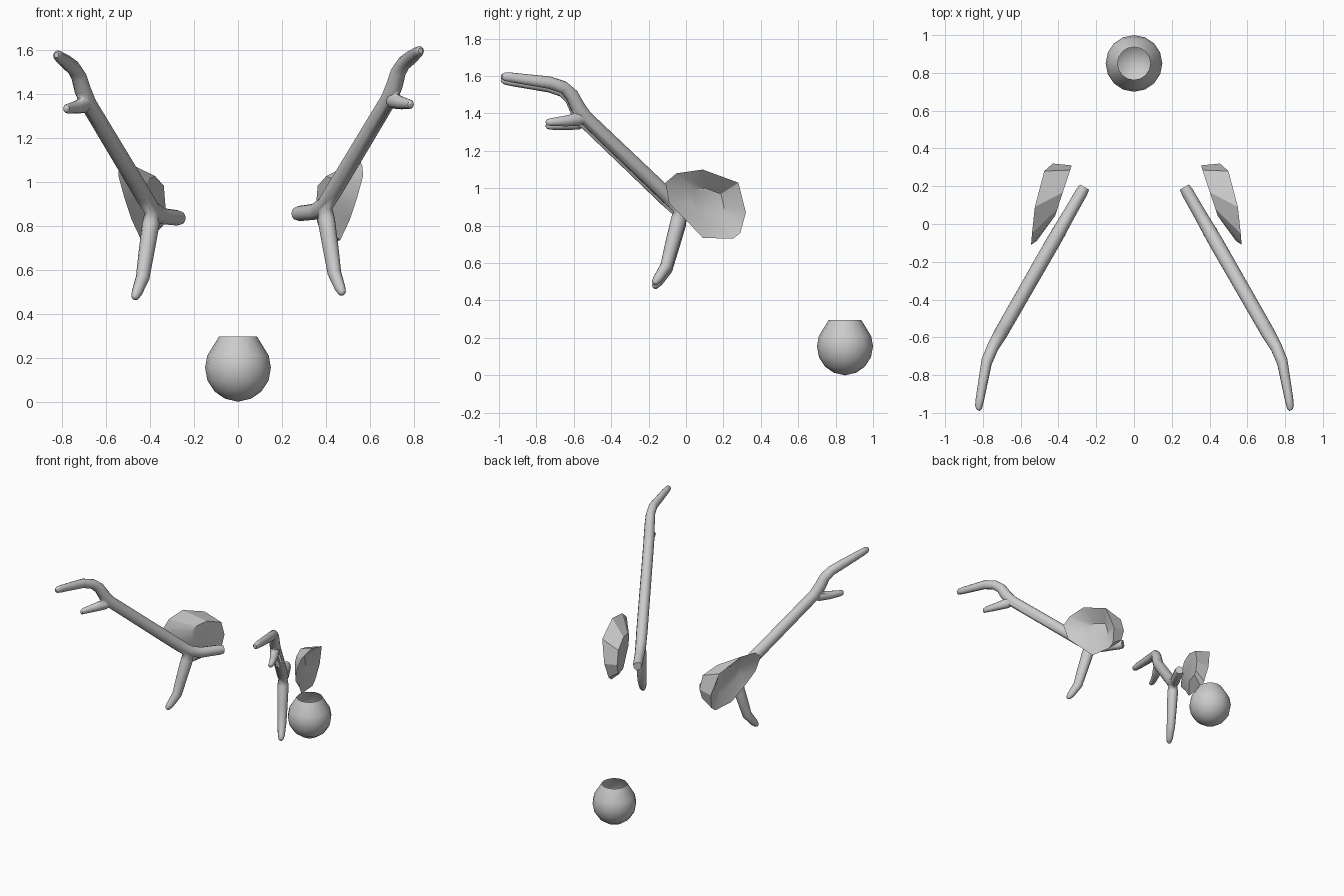
import bpy, bmesh, math
from mathutils import Vector

if "Cube" in bpy.data.objects:
    bpy.data.objects.remove(bpy.data.objects["Cube"])


def finish(bm, name, angle, fix=True):
    if fix:
        bmesh.ops.recalc_face_normals(bm, faces=bm.faces)
    me = bpy.data.meshes.new(name)
    bm.to_mesh(me)
    bm.free()
    ob = bpy.data.objects.new(name, me)
    bpy.context.collection.objects.link(ob)
    smooth(ob, angle)
    return ob


def smooth(ob, angle):
    bpy.ops.object.select_all(action='DESELECT')
    ob.select_set(True)
    bpy.context.view_layer.objects.active = ob
    bpy.ops.object.shade_smooth_by_angle(angle=math.radians(angle))


def bridge(bm, a, b):
    n = len(a)
    for i in range(n):
        bm.faces.new((a[i], a[(i + 1) % n], b[(i + 1) % n], b[i]))


# every antler branch lies in a slanted upright plane, bent near the tip
def antler_point(y, z):
    x = 0.27 + (0.19 - y) * 0.573 if y > -0.7 else 0.78 + (-0.7 - y) * 0.18
    return Vector((x, y, z))


def tube(name, path, side, shift, n=12):
    pts = [antler_point(y, z) for y, z, r in path]
    across = Vector((0.868, 0.497, 0))
    bm = bmesh.new()
    rings = []
    for i, p in enumerate(pts):
        a, b = pts[max(i - 1, 0)], pts[min(i + 1, len(pts) - 1)]
        up = (b - a).cross(across).normalized()
        r = path[i][2]
        ring = []
        for k in range(n):
            t = math.tau * k / n
            q = p + across * (0.92 * r * math.cos(t)) + up * (r * math.sin(t))
            ring.append(bm.verts.new((side * q.x + shift[0], q.y, q.z + shift[1])))
        rings.append(ring)
    for a, b in zip(rings, rings[1:]):
        bridge(bm, a, b)
    bm.faces.new(rings[0])
    bm.faces.new(rings[-1])
    return finish(bm, name, 45)


# branches as (y, z, radius)
BEAM = [(.195, .856, .030), (.17, .857, .035), (.05, .865, .037), (-.03, .895, .040),
        (-.1, .96, .042), (-.54, 1.38, .040), (-.582, 1.44, .040), (-.612, 1.50, .037),
        (-.655, 1.54, .034), (-.73, 1.565, .033), (-.93, 1.592, .026),
        (-.97, 1.597, .022), (-.985, 1.598, .012)]
BROW = [(-.03, .90, .030), (-.04, .83, .042), (-.075, .70, .038), (-.105, .585, .033),
        (-.15, .517, .026), (-.168, .495, .018), (-.173, .489, .009)]
TINE = [(-.53, 1.38, .022), (-.575, 1.37, .036), (-.64, 1.36, .029), (-.72, 1.354, .021),
        (-.74, 1.353, .017), (-.747, 1.353, .008)]


def antler(name, side, shift):
    ob = tube(name, BEAM, side, shift)
    for path in (BROW, TINE):
        other = tube("branch", path, side, shift)
        bpy.context.view_layer.objects.active = ob
        mod = ob.modifiers.new("join", 'BOOLEAN')
        mod.operation = 'UNION'
        mod.solver = 'EXACT'
        mod.object = other
        bpy.ops.object.modifier_move_to_index(modifier="join", index=0)
        bpy.ops.object.modifier_apply(modifier="join")
        bpy.data.objects.remove(other)


antler("right_antler", 1, (0, 0))
antler("left_antler", -1, (0.005, -0.02))

# ear rim as (x, y, z)
RIM = [(.57, -.11, 1.03), (.565, -.05, 1.08), (.55, .09, 1.10), (.50, .28, 1.03),
       (.455, .32, .87), (.44, .29, .76), (.445, .25, .73), (.465, .09, .735),
       (.51, 0, .83), (.54, -.09, .92)]


def ear(name, side, shift):
    bm = bmesh.new()

    def ring(points):
        return [bm.verts.new((side * x + shift[0], y, z + shift[1])) for x, y, z in points]

    def shrunk(s, cy, cz, x0):
        out = []
        for x, y, z in RIM:
            ny, nz = cy + (y - .11) * s, cz + (z - .92) * s
            out.append((x0 - .33 * ny, ny, nz))
        return out

    rim = ring(RIM)
    back = ring(shrunk(.62, .18, .915, .457))
    hollow = ring(shrunk(.45, .11, .92, .485))
    bridge(bm, rim, back)
    bridge(bm, rim, hollow)
    bm.faces.new(back)
    bm.faces.new(hollow)
    finish(bm, name, 25)


ear("right_ear", 1, (0, 0))
ear("left_ear", -1, (0.025, 0))

# round nose, open at the top
PROFILE = [(.06, .014), (.106, .046), (.139, .096), (.15, .155), (.14, .21), (.087, .296)]
bm = bmesh.new()
N = 16
rings = [[bm.verts.new((r * math.cos(math.tau * k / N), .85 + r * math.sin(math.tau * k / N), z))
          for k in range(N)] for r, z in PROFILE]
for a, b in zip(rings, rings[1:]):
    bridge(bm, a, b)
pole = bm.verts.new((0, .85, 0))
for k in range(N):
    bm.faces.new((pole, rings[0][(k + 1) % N], rings[0][k]))
finish(bm, "nose", 50, fix=False)
